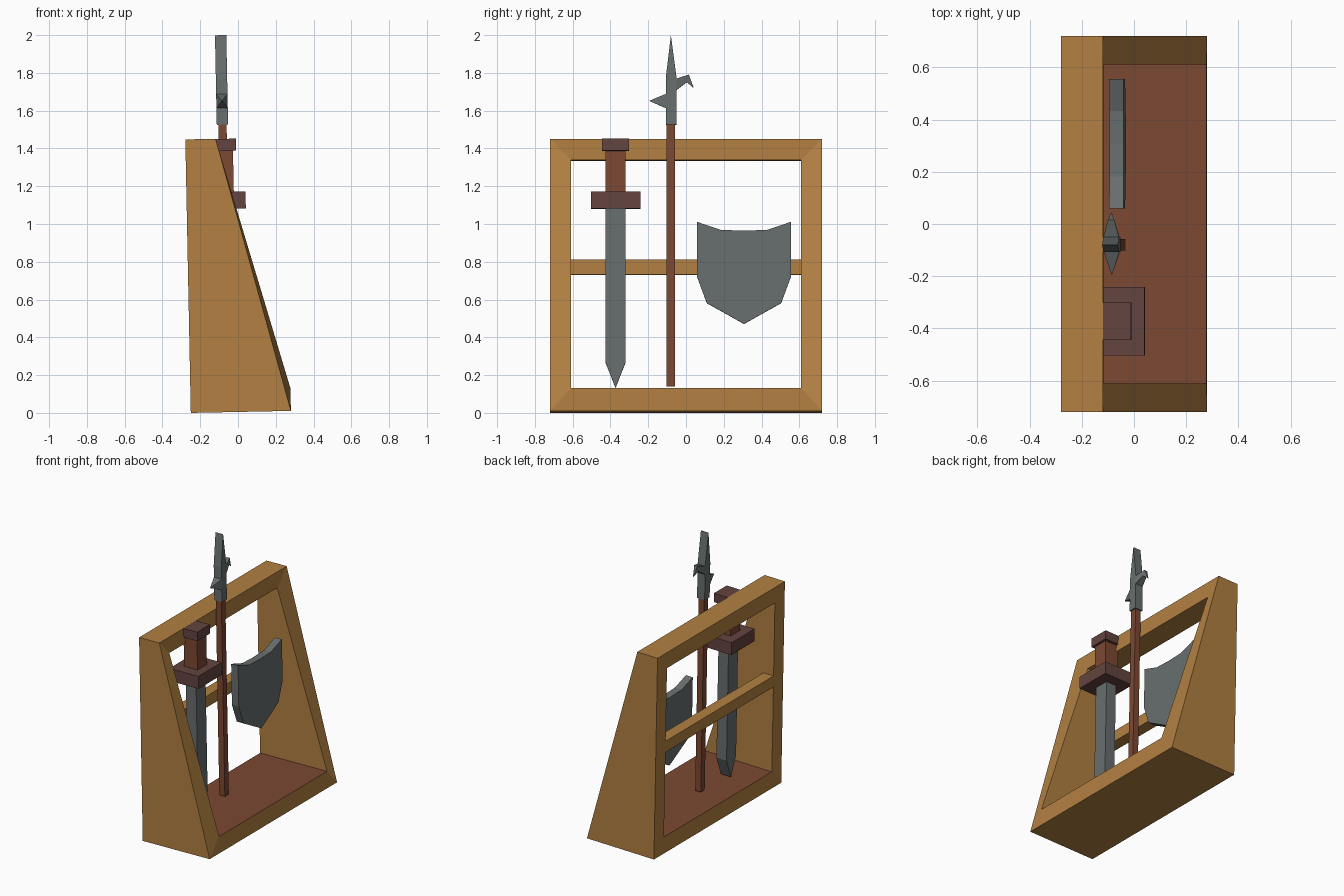
import bpy, bmesh
from mathutils import Matrix

if "Cube" in bpy.data.objects:
    bpy.data.objects.remove(bpy.data.objects["Cube"])


def material(name, r, g, b):
    m = bpy.data.materials.new(name)
    m.diffuse_color = (r, g, b, 1)
    m.use_nodes = True
    m.node_tree.nodes["Principled BSDF"].inputs["Base Color"].default_value = m.diffuse_color
    return m


WOOD = material("golden wood", 0.445, 0.216, 0.054)
RED = material("red brown wood", 0.202, 0.065, 0.032)
MAROON = material("maroon fittings", 0.127, 0.058, 0.051)
STEEL = material("grey steel", 0.138, 0.156, 0.156)

# the whole rack leans back slightly
LEAN = Matrix.Translation((0, 0, 0.005)) @ Matrix.Rotation(-0.02, 4, 'Y')


def make(name, bm, *mats):
    bmesh.ops.recalc_face_normals(bm, faces=bm.faces)
    me = bpy.data.meshes.new(name)
    if len(mats) > 1:  # upward faces near the bottom take the second colour
        bm.normal_update()
        for f in bm.faces:
            if f.normal.z > 0.9 and f.calc_center_median().z < 0.3:
                f.material_index = 1
    bm.to_mesh(me)
    bm.free()
    me.transform(LEAN)
    for m in mats:
        me.materials.append(m)
    ob = bpy.data.objects.new(name, me)
    bpy.context.collection.objects.link(ob)
    return ob


def plate(name, pts, xc, half, mat):
    """Outline of (y, z[, thickness factor]) points, thickened along x."""
    bm = bmesh.new()
    rings = []
    for s in (-1, 1):
        rings.append([bm.verts.new((xc + s * half * (p[2] if len(p) > 2 else 1), p[0], p[1]))
                      for p in pts])
    n = len(pts)
    bm.faces.new(rings[0])
    bm.faces.new(rings[1])
    for i in range(n):
        j = (i + 1) % n
        bm.faces.new((rings[0][i], rings[0][j], rings[1][j], rings[1][i]))
    return make(name, bm, mat)


def box(name, x0, x1, y0, y1, z0, z1, mat):
    return plate(name, [(y0, z0), (y1, z0), (y1, z1), (y0, z1)],
                 (x0 + x1) / 2, (x1 - x0) / 2, mat)


# rack frame: four rectangular loops joined in a ring, wider at the foot
bm = bmesh.new()
loops = []
for xb, xt, y, zb, zt in ((0.28, -0.09, 0.72, 0, 1.448),
                          (0.28, -0.09, 0.61, 0.12, 1.335),
                          (-0.25, -0.25, 0.61, 0.12, 1.335),
                          (-0.25, -0.25, 0.72, 0, 1.448)):
    loops.append([bm.verts.new(c) for c in
                  ((xb, -y, zb), (xb, y, zb), (xt, y, zt), (xt, -y, zt))])
for k in range(4):
    a, b = loops[k], loops[(k + 1) % 4]
    for i in range(4):
        j = (i + 1) % 4
        bm.faces.new((a[i], a[j], b[j], b[i]))
make("rack_frame", bm, WOOD, RED)
box("rack_crossbar", -0.25, -0.17, -0.615, 0.615, 0.73, 0.81, WOOD)

# sword
XC, YS = -0.052, -0.373
box("sword_pommel", XC - 0.07, XC + 0.07, YS - 0.072, YS + 0.072, 1.383, 1.447, MAROON)
box("sword_grip", XC - 0.053, XC + 0.053, YS - 0.053, YS + 0.053, 1.165, 1.385, RED)
box("sword_guard", XC - 0.115, XC + 0.115, YS - 0.131, YS + 0.131, 1.077, 1.166, MAROON)
plate("sword_blade", [(YS - 0.054, 1.08), (YS - 0.054, 0.265), (YS, 0.128),
                      (YS + 0.054, 0.265), (YS + 0.054, 1.08)], XC, 0.04, STEEL)

# polearm
box("polearm_shaft", XC - 0.022, XC + 0.022, -0.102, -0.057, 0.135, 1.53, RED)
plate("polearm_blade", [(-0.107, 1.522), (-0.05, 1.522), (-0.05, 1.77),
                        (-0.08, 1.996), (-0.107, 1.77)], XC, 0.03, STEEL)
plate("polearm_spike", [(-0.107, 1.61), (-0.107, 1.685), (-0.195, 1.648, 0.02)],
      XC, 0.03, STEEL)
plate("polearm_hook", [(-0.05, 1.706), (0.005, 1.747, 0.5), (0.042, 1.715, 0.05),
                       (0.015, 1.787, 0.4), (-0.05, 1.766)], XC, 0.03, STEEL)

# shield: half outline mirrored about its centre
half = [(0.125, 0.965), (0.248, 1.007), (0.248, 0.715), (0.197, 0.577)]
YC = 0.307
plate("shield", [(YC, 0.96)] + [(YC + y, z) for y, z in half] + [(YC, 0.467)]
      + [(YC - y, z) for y, z in reversed(half)], -0.048, 0.027, STEEL)
